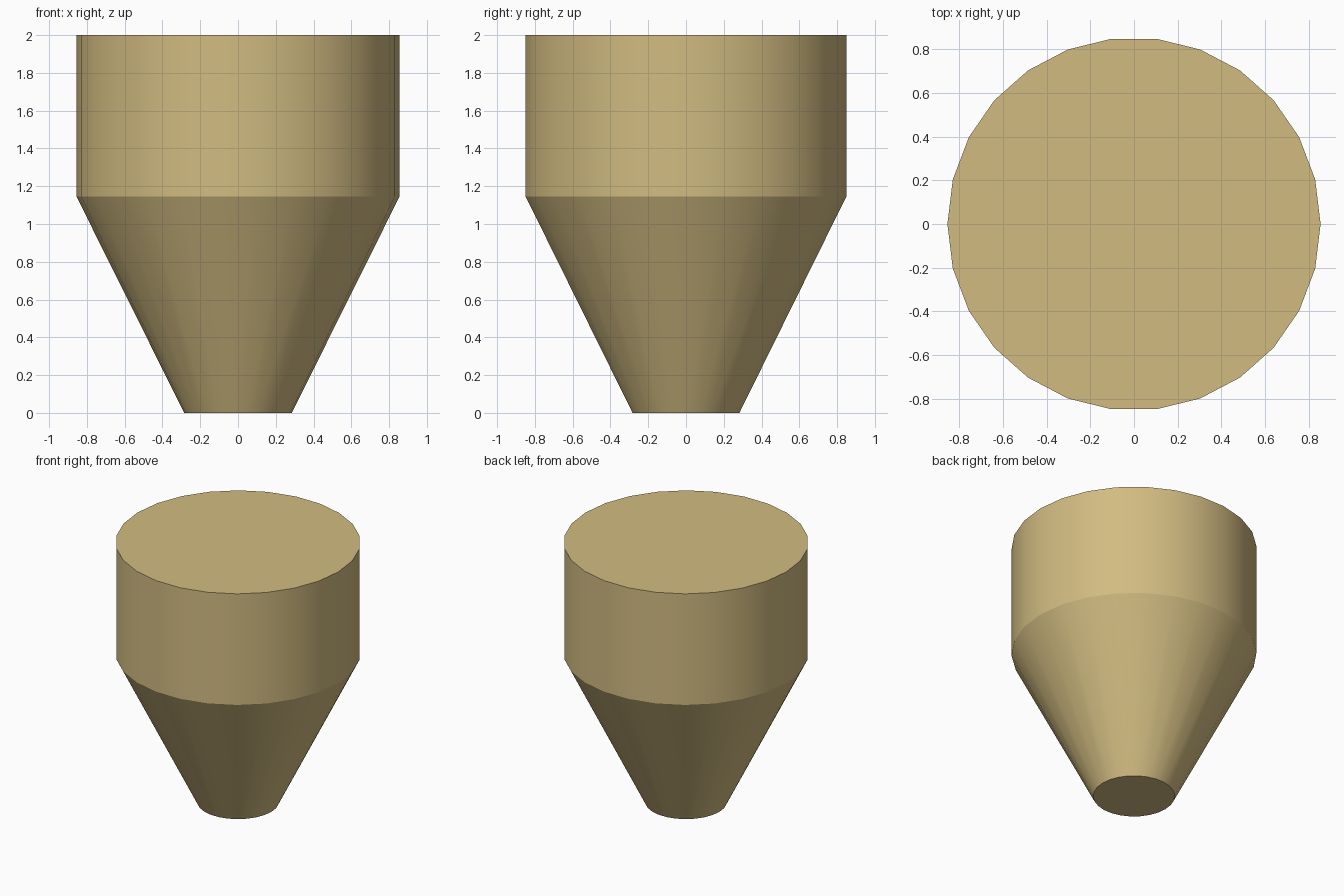
import bpy, bmesh, math

if "Cube" in bpy.data.objects:
    bpy.data.objects.remove(bpy.data.objects["Cube"])

SIDES = 26
# (radius, height) from the small foot up to the flat top
PROFILE = [(0.285, 0.0), (0.855, 1.145), (0.855, 2.0)]

# Hopper body: rings joined by quads, closed with flat caps
bm = bmesh.new()
rings = [[bm.verts.new((r * math.cos(2 * math.pi * i / SIDES),
                        r * math.sin(2 * math.pi * i / SIDES), z))
          for i in range(SIDES)] for r, z in PROFILE]
for low, high in zip(rings, rings[1:]):
    for i in range(SIDES):
        j = (i + 1) % SIDES
        bm.faces.new((low[i], low[j], high[j], high[i]))
bm.faces.new(rings[0][::-1])
bm.faces.new(rings[-1])

mesh = bpy.data.meshes.new("hopper_body")
bm.to_mesh(mesh)
bm.free()
body = bpy.data.objects.new("hopper_body", mesh)
bpy.context.collection.objects.link(body)

# Sand colour
sand = bpy.data.materials.new("sand")
sand.diffuse_color = (0.64, 0.50, 0.22, 1.0)
sand.use_nodes = True
sand.node_tree.nodes["Principled BSDF"].inputs["Base Color"].default_value = sand.diffuse_color
mesh.materials.append(sand)

# Smooth round walls, crisp shoulder and caps
bpy.context.view_layer.objects.active = body
body.select_set(True)
bpy.ops.object.shade_smooth_by_angle(angle=math.radians(20))
